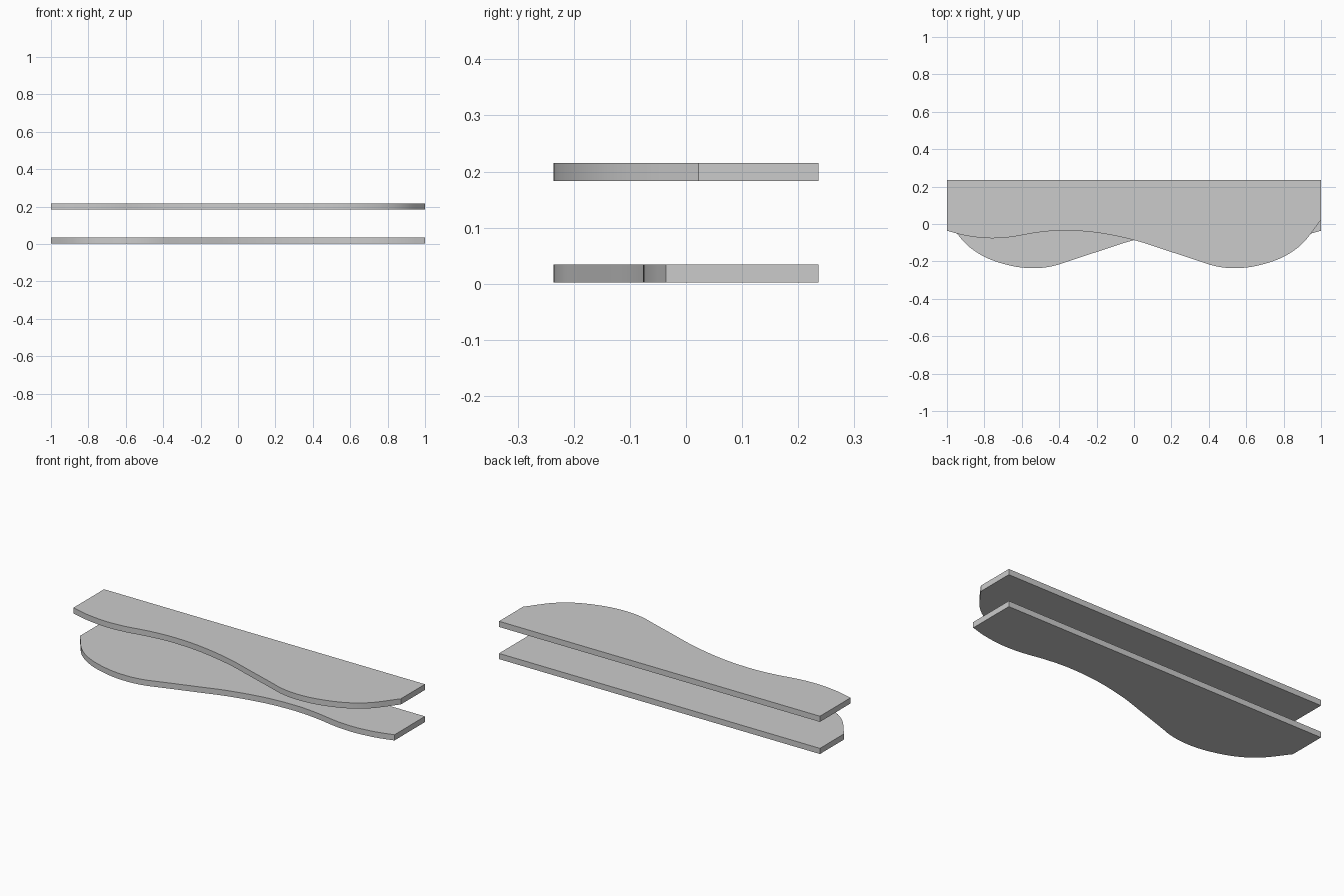
import bpy, bmesh
from mathutils import Vector

if "Cube" in bpy.data.objects:
    bpy.data.objects.remove(bpy.data.objects["Cube"])

BACK = 0.236
# Wavy front edge of the upper shelf, left to right
FRONT = [(-1, -0.036), (-0.9, -0.062), (-0.78, -0.076), (-0.66, -0.07),
         (-0.52, -0.046), (-0.38, -0.035), (-0.2, -0.046), (0, -0.086),
         (0.17, -0.14), (0.33, -0.192), (0.43, -0.224), (0.53, -0.236),
         (0.65, -0.225), (0.79, -0.18), (0.9, -0.105), (1, 0.022)]


def smooth_curve(pts, steps=5):
    """Catmull-Rom curve through the points."""
    p = [Vector(q) for q in pts]
    p = [2 * p[0] - p[1]] + p + [2 * p[-1] - p[-2]]
    out = []
    for i in range(1, len(p) - 2):
        a, b, c, d = p[i - 1:i + 3]
        for s in range(steps):
            t = s / steps
            out.append(0.5 * (2 * b + (c - a) * t + (2 * a - 5 * b + 4 * c - d) * t**2
                              + (3 * b - a - 3 * c + d) * t**3))
    return out + [p[-2]]


def shelf(name, z, thickness, side):
    outline = smooth_curve(FRONT) + [Vector((1, BACK)), Vector((-1, BACK))]
    bm = bmesh.new()
    face = bm.faces.new([bm.verts.new((side * v.x, v.y, z)) for v in outline])
    new = bmesh.ops.extrude_face_region(bm, geom=[face], use_keep_orig=True)["geom"]
    bmesh.ops.translate(bm, vec=(0, 0, thickness),
                        verts=[g for g in new if isinstance(g, bmesh.types.BMVert)])
    bmesh.ops.recalc_face_normals(bm, faces=bm.faces)
    mesh = bpy.data.meshes.new(name)
    bm.to_mesh(mesh)
    bm.free()
    ob = bpy.data.objects.new(name, mesh)
    bpy.context.collection.objects.link(ob)
    bpy.ops.object.select_all(action='DESELECT')
    ob.select_set(True)
    bpy.context.view_layer.objects.active = ob
    bpy.ops.object.shade_smooth_by_angle()


# Two floating shelves, the lower one mirrored left to right
shelf("upper_shelf", 0.183, 0.032, 1)
shelf("lower_shelf", 0.002, 0.032, -1)
